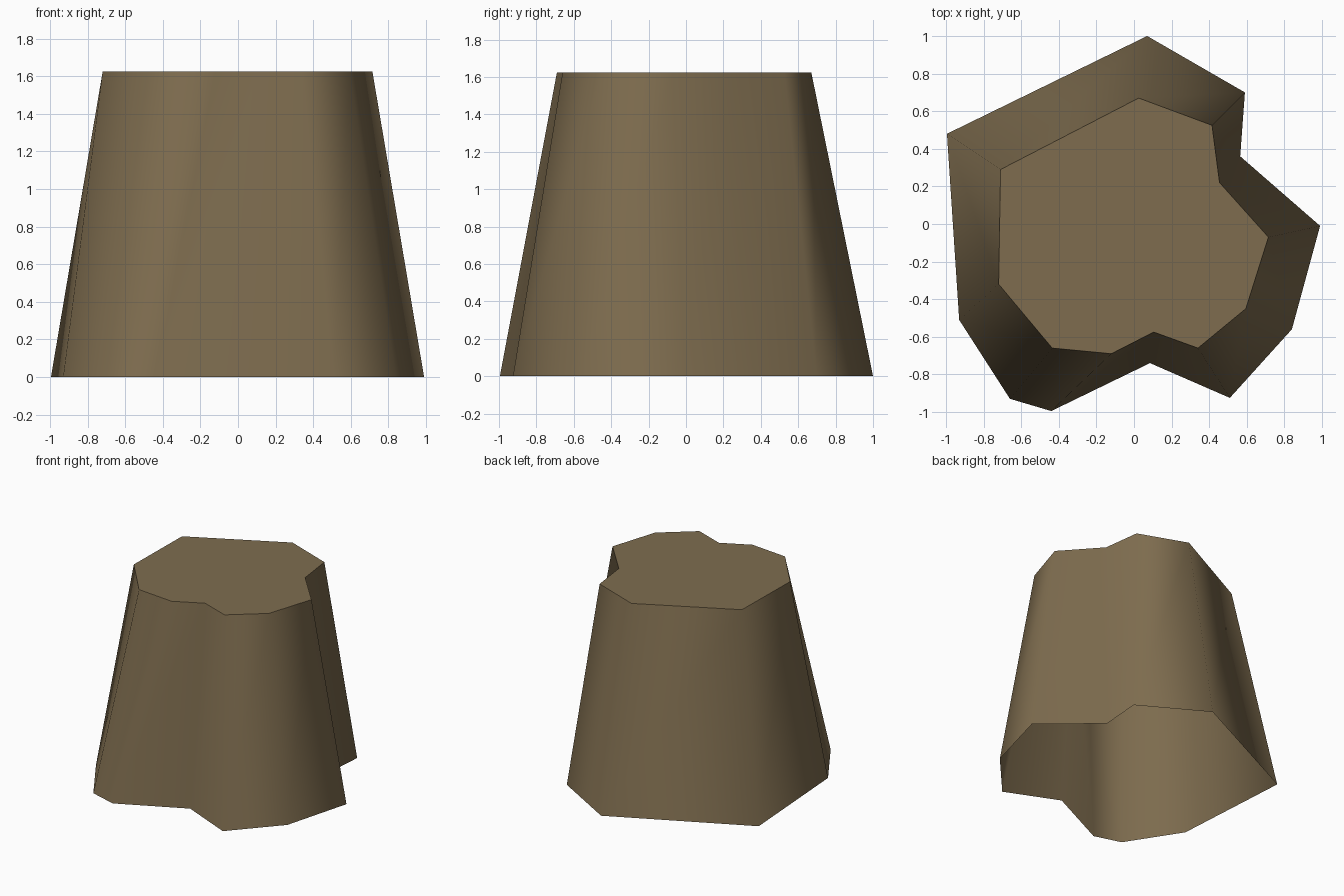
import bpy, bmesh

if "Cube" in bpy.data.objects:
    bpy.data.objects.remove(bpy.data.objects["Cube"])

HEIGHT = 1.625

# Matching outlines of the rock stump, clockwise from the back corner
base = [(0.07, 1.0), (0.59, 0.70), (0.565, 0.36), (0.99, -0.01), (0.84, -0.56),
        (0.51, -0.925), (0.085, -0.74), (-0.44, -0.995), (-0.66, -0.93),
        (-0.93, -0.51), (-0.995, 0.48)]
top = [(0.025, 0.67), (0.415, 0.525), (0.455, 0.22), (0.715, -0.07), (0.595, -0.45),
       (0.34, -0.66), (0.105, -0.575), (-0.12, -0.69), (-0.435, -0.66),
       (-0.72, -0.32), (-0.71, 0.29)]

bm = bmesh.new()
low = [bm.verts.new((x, y, 0)) for x, y in base]
high = [bm.verts.new((x, y, HEIGHT)) for x, y in top]

# Tapered smooth walls, open underneath
n = len(base)
for i in range(n):
    j = (i + 1) % n
    wall = bm.faces.new((low[j], low[i], high[i], high[j]))
    wall.smooth = True

# Flat cap with a crisp rim
cap = bm.faces.new(high[::-1])
for e in cap.edges:
    e.smooth = False

mesh = bpy.data.meshes.new("rock_stump")
bm.to_mesh(mesh)
bm.free()
rock = bpy.data.objects.new("rock_stump", mesh)
bpy.context.collection.objects.link(rock)

mat = bpy.data.materials.new("earth brown")
mat.diffuse_color = (0.21, 0.152, 0.078, 1)
mat.use_nodes = True
mat.node_tree.nodes["Principled BSDF"].inputs["Base Color"].default_value = mat.diffuse_color
mesh.materials.append(mat)
